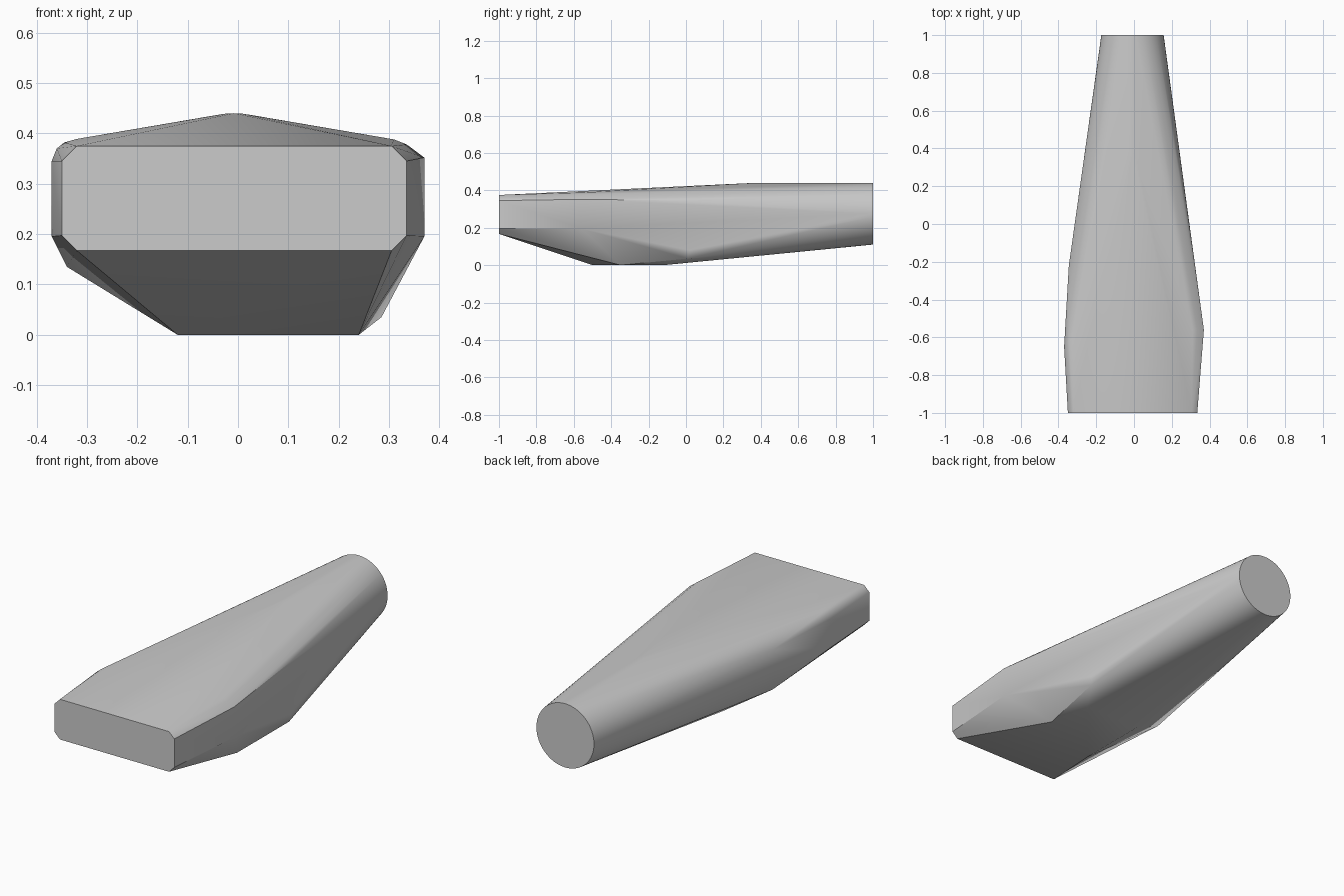
import bpy, bmesh, math

cube = bpy.data.objects.get("Cube")
if cube:
    bpy.data.objects.remove(cube, do_unlink=True)

grey = bpy.data.materials.new("plain grey")
grey.use_nodes = True
colour = (0.6, 0.6, 0.6, 1)
grey.diffuse_color = colour
grey.node_tree.nodes["Principled BSDF"].inputs["Base Color"].default_value = colour


def chamfered_rectangle(x0, x1, z0, z1, y, c):
    """Corner points of an upright rectangle with cut corners."""
    points = []
    for x, inward in ((x0, c), (x1, -c)):
        for z, up in ((z0, c), (z1, -c)):
            points += [(x + inward, y, z), (x, y, z + up)]
    return points


def ring(x, z, y, radius, sides=64):
    steps = [2 * math.pi * i / sides for i in range(sides)]
    return [(x + radius * math.sin(a), y, z + radius * math.cos(a)) for a in steps]


# Flat front end and round rear neck
points = chamfered_rectangle(-0.35, 0.335, 0.167, 0.375, -1, 0.03)
for y in (0.37, 1):
    points += ring(-0.008, 0.275, y, 0.165)

# Left and right shoulders
points += [(0.37, -0.56, 0.195), (0.37, -0.56, 0.352), (0.335, -0.56, 0.378),
           (0.31, -0.56, 0.388), (0.29, 0.02, 0.345), (0.29, 0.02, 0.08)]
points += [(-0.37, -0.65, 0.195), (-0.37, -0.65, 0.345), (-0.36, -0.64, 0.37),
           (-0.345, -0.62, 0.382), (-0.32, -0.6, 0.389),
           (-0.345, -0.22, 0.345), (-0.34, -0.22, 0.135)]

# Flat underside
points += [(0.24, -0.35, 0), (-0.12, -0.5, 0), (-0.12, -0.13, 0),
           (0.2, -0.12, 0), (0.285, 0.01, 0.035)]

# Wrap the sections in one tight body
bm = bmesh.new()
for p in points:
    bm.verts.new(p)
bmesh.ops.convex_hull(bm, input=bm.verts[:])
bmesh.ops.delete(bm, geom=[v for v in bm.verts if not v.link_faces], context='VERTS')
bmesh.ops.dissolve_limit(bm, angle_limit=math.radians(0.5),
                         verts=bm.verts[:], edges=bm.edges[:])
bmesh.ops.recalc_face_normals(bm, faces=bm.faces[:])
mesh = bpy.data.meshes.new("tapered_body")
bm.to_mesh(mesh)
bm.free()
mesh.materials.append(grey)

body = bpy.data.objects.new("tapered_body", mesh)
bpy.context.collection.objects.link(body)
bpy.context.view_layer.objects.active = body
body.select_set(True)
bpy.ops.object.shade_smooth_by_angle(angle=math.radians(30))
